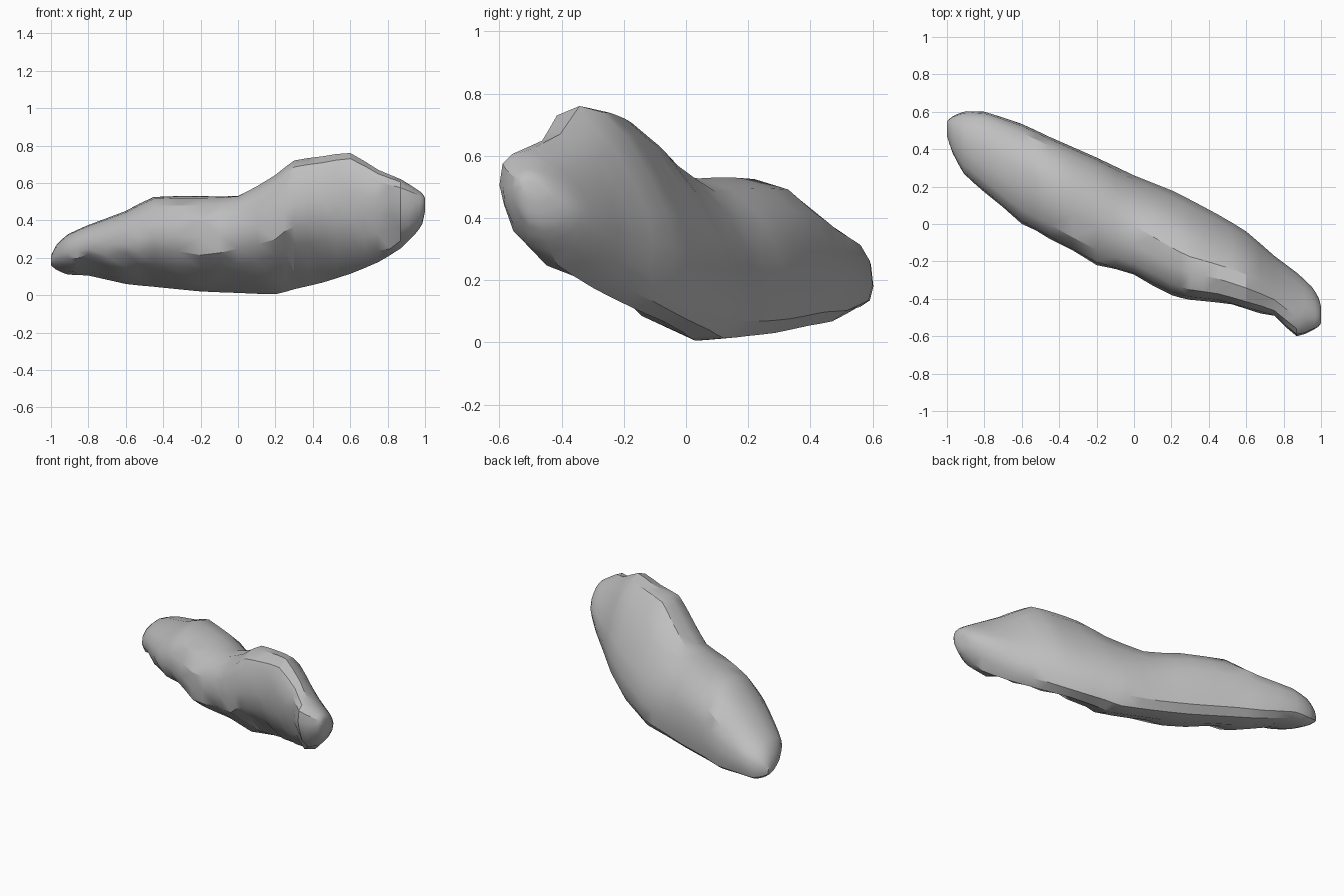
import bpy
import bmesh
import random

random.seed(4)
default = bpy.data.objects.get("Cube")
if default:
    bpy.data.objects.remove(default, do_unlink=True)

# Single stone grey
stone = bpy.data.materials.new("stone_grey")
stone.use_nodes = True
grey = (0.52, 0.52, 0.52, 1)
stone.diffuse_color = grey
shader = stone.node_tree.nodes["Principled BSDF"]
shader.inputs["Base Color"].default_value = grey
shader.inputs["Roughness"].default_value = 0.9

# Stations along the length: x, front y, back y, bottom z, top z
stations = [
    (-1, .47, .55, .16, .21),
    (-.97, .38, .575, .135, .27),
    (-.91, .27, .6, .11, .325),
    (-.8, .17, .6, .105, .375),
    (-.6, 0, .535, .06, .45),
    (-.45, -.08, .465, .045, .525),
    (-.2, -.22, .355, .02, .53),
    (0, -.28, .26, .01, .535),
    (.2, -.38, .18, 0, .645),
    (.3, -.405, .13, .025, .72),
    (.45, -.42, .05, .06, .742),
    (.6, -.46, -.04, .11, .76),
    (.75, -.5, -.17, .175, .67),
    (.87, -.6, -.26, .25, .62),
    (.95, -.57, -.335, .33, .57),
    (.985, -.55, -.39, .38, .545),
    (1, -.53, -.44, .45, .52),
]

# Cross-sections as fractions (front to back, bottom to top)
low_section = [
    (0, .56), (.03, .75), (.14, .9), (.34, .98), (.55, 1),
    (.75, .93), (.91, .77), (.98, .58), (1, .3), (.97, .11),
    (.88, .02), (.7, 0), (.45, .09), (.2, .24), (.04, .4),
]
high_section = [
    (0, .66), (.03, .85), (.1, .95), (.27, 1), (.43, .98),
    (.6, .87), (.78, .67), (.93, .47), (1, .28), (.98, .11),
    (.9, .02), (.74, .01), (.42, .15), (.17, .34), (.03, .5),
]
end_section = [
    (0, .7), (.03, .88), (.12, .96), (.3, 1), (.5, .95),
    (.68, .84), (.84, .68), (.95, .51), (1, .36), (.95, .18),
    (.76, .05), (.53, 0), (.28, .08), (.12, .28), (.02, .5),
]


def mix(a, b, t):
    return tuple(p + (q - p) * t for p, q in zip(a, b))


def ramp(x, start, end):
    return min(max((x - start) / (end - start), 0), 1)


def add_midpoints(rows):
    """Insert a curved midpoint between each pair of stations."""
    result = [rows[0]]
    last = len(rows) - 1
    for i in range(last):
        before, after = rows[max(i - 1, 0)], rows[min(i + 2, last)]
        middle = mix(rows[i], rows[i + 1], .5)
        outer = mix(before, after, .5)
        result += [mix(outer, middle, 1.06), rows[i + 1]]
    return result


def section_ring(bm, station):
    """Place one cross-section, chipped along its lower front edge."""
    x, front, back, bottom, top = station
    ring = []
    for low, high, end in zip(low_section, high_section, end_section):
        body = mix(low, high, ramp(x, -.2, .3))
        fy, fz = mix(body, end, ramp(x, .45, .9))
        chipped = fy < .5 and .05 < fz < .7 and abs(x) < .9
        chip = random.uniform(-.012, .012) if chipped else 0
        y = front + (back - front) * fy + max(chip, 0)
        z = bottom + (top - bottom) * fz + chip
        ring.append(bm.verts.new((x, y, z)))
    return ring


# Loft the rock body through all sections
bm = bmesh.new()
rings = [section_ring(bm, s) for s in add_midpoints(stations)]
for ring_a, ring_b in zip(rings, rings[1:]):
    for i in range(len(ring_a)):
        j = (i + 1) % len(ring_a)
        bm.faces.new((ring_a[i], ring_a[j], ring_b[j], ring_b[i]))
bm.faces.new(rings[0])
bm.faces.new(rings[-1])
bmesh.ops.triangulate(bm, faces=bm.faces[:])
bmesh.ops.recalc_face_normals(bm, faces=bm.faces[:])

mesh = bpy.data.meshes.new("rock_body")
bm.to_mesh(mesh)
bm.free()
mesh.materials.append(stone)
rock = bpy.data.objects.new("rock_body", mesh)
bpy.context.collection.objects.link(rock)

# Smooth back and crown, crisp chipped edges
bpy.ops.object.select_all(action="DESELECT")
rock.select_set(True)
bpy.context.view_layer.objects.active = rock
bpy.ops.object.shade_smooth_by_angle(angle=.55)
